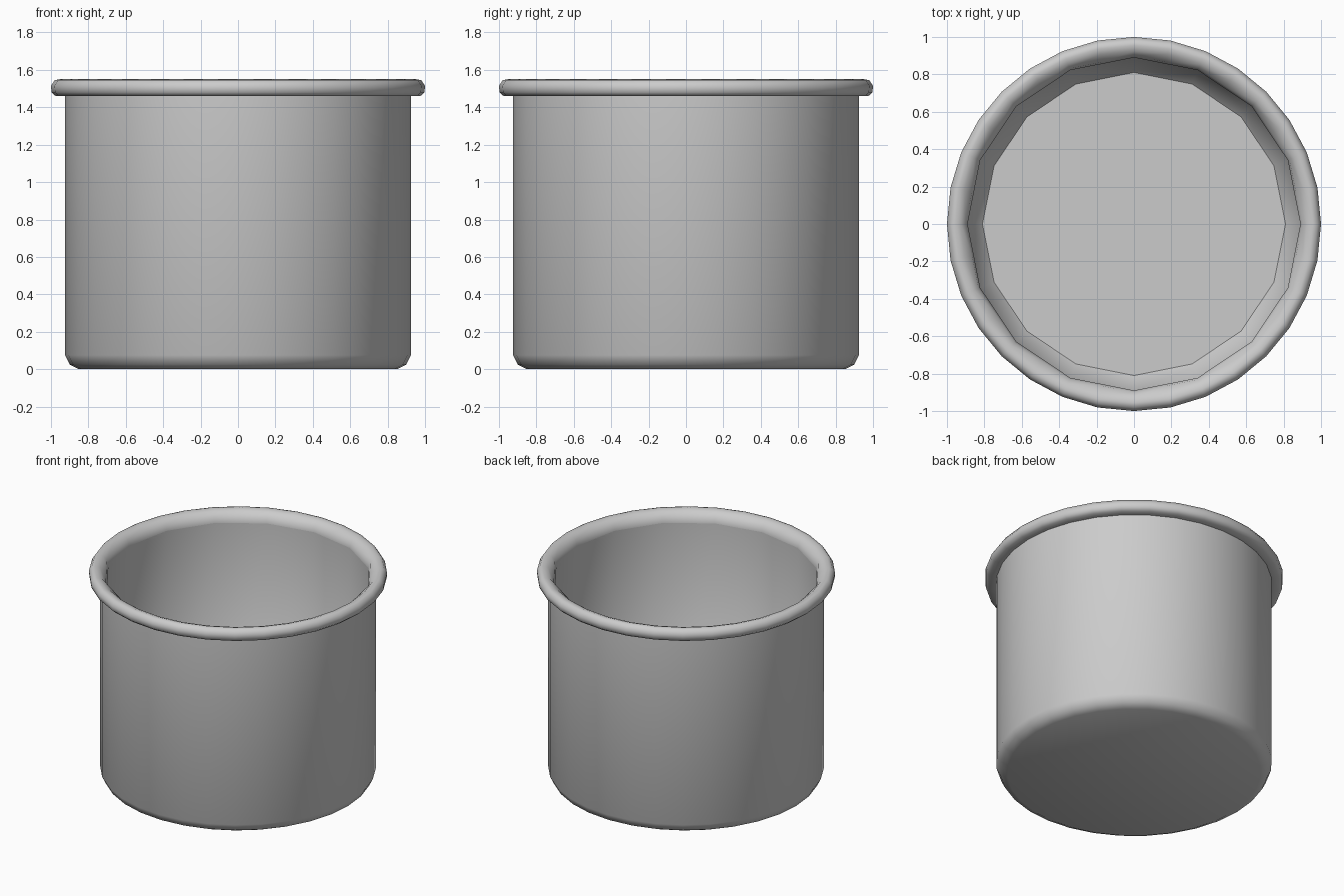
import bpy, bmesh
from math import sin, cos, pi, radians

if "Cube" in bpy.data.objects:
    bpy.data.objects.remove(bpy.data.objects["Cube"])

SIDES = 32

steel = bpy.data.materials.new("brushed_grey")
steel.use_nodes = True
grey = (0.6, 0.6, 0.6, 1)
steel.diffuse_color = grey
steel.node_tree.nodes["Principled BSDF"].inputs["Base Color"].default_value = grey


def lathe(name, profile, cap_ends=False):
    """Spin (radius, height, coarse) points; coarse rings have half as many sides."""
    bm = bmesh.new()
    rings = []
    for radius, z, coarse in profile:
        ring = []
        for i in range(SIDES):
            a = 2 * pi * i / SIDES
            r = radius * cos(2 * pi / SIDES) if coarse and i % 2 else radius
            ring.append(bm.verts.new((r * cos(a), r * sin(a), z)))
        rings.append(ring)
    for low, high in zip(rings, rings[1:]):
        for i in range(SIDES):
            j = (i + 1) % SIDES
            bm.faces.new((low[i], low[j], high[j], high[i]))
    if cap_ends:
        bm.faces.new(rings[0][::-1])
        bm.faces.new(rings[-1][::-1])
    mesh = bpy.data.meshes.new(name)
    bm.to_mesh(mesh)
    bm.free()
    mesh.materials.append(steel)
    obj = bpy.data.objects.new(name, mesh)
    bpy.context.collection.objects.link(obj)
    bpy.ops.object.select_all(action='DESELECT')
    obj.select_set(True)
    bpy.context.view_layer.objects.active = obj
    bpy.ops.object.shade_smooth_by_angle(angle=radians(46))
    return obj


# Outer wall with rounded base, and inner wall down to a chamfered floor
outer = [(0.85, 0, False), (0.9, 0.025, False), (0.925, 0.075, False),
         (0.925, 1.47, False)]
inner = [(0.89, 1.47, True), (0.89, 0.13, True), (0.81, 0.04, True)]
lathe("cup_body", outer + inner, cap_ends=True)

# Rolled lip, from its underside out and over to the inner wall
lathe("rolled_rim", [
    (0.925, 1.46, False), (0.975, 1.46, False), (0.997, 1.48, False),
    (1.0, 1.515, False), (0.98, 1.545, False), (0.955, 1.55, False),
    (0.925, 1.54, False), (0.9, 1.51, True), (0.89, 1.47, True),
    (0.89, 1.45, True)])
